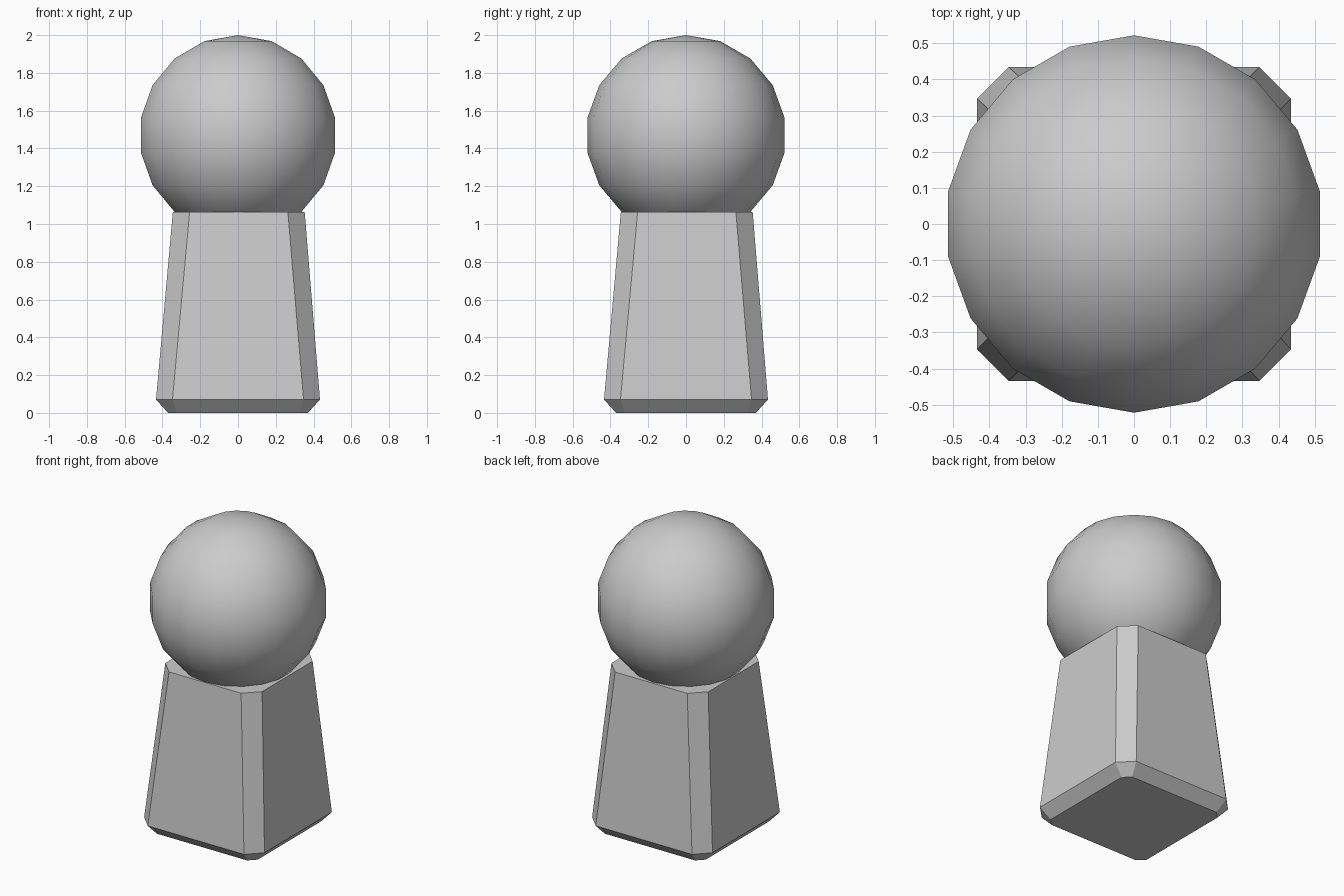
import bpy, bmesh

if "Cube" in bpy.data.objects:
    bpy.data.objects.remove(bpy.data.objects["Cube"])


def octagon(half, flat, z, dx=0.0, dy=0.0):
    """Square outline with chamfered corners, counter-clockwise from above."""
    pts = [(half, -flat), (half, flat), (flat, half), (-flat, half),
           (-half, flat), (-half, -flat), (-flat, -half), (flat, -half)]
    return [(x + dx, y + dy, z) for x, y in pts]


def add_object(name, bm):
    mesh = bpy.data.meshes.new(name)
    bm.to_mesh(mesh)
    bm.free()
    obj = bpy.data.objects.new(name, mesh)
    bpy.context.collection.objects.link(obj)
    return obj


# Body: tapered block with chamfered corners and chamfered foot
bm = bmesh.new()
levels = [octagon(0.37, 0.325, 0.0),
          octagon(0.434, 0.347, 0.07),
          octagon(0.349, 0.26, 1.064, 0.004, 0.004)]
rings = [[bm.verts.new(p) for p in level] for level in levels]
for low, high in zip(rings, rings[1:]):
    for i in range(8):
        j = (i + 1) % 8
        bm.faces.new((low[i], low[j], high[j], high[i]))
bm.faces.new(rings[0][::-1])
bm.faces.new(rings[-1])
add_object("body", bm)

# Head: smooth ball resting in the top of the body
bm = bmesh.new()
bmesh.ops.create_uvsphere(bm, u_segments=18, v_segments=9, radius=0.53)
bmesh.ops.translate(bm, verts=bm.verts, vec=(0, 0, 1.47))
for f in bm.faces:
    f.smooth = True
add_object("head", bm)
